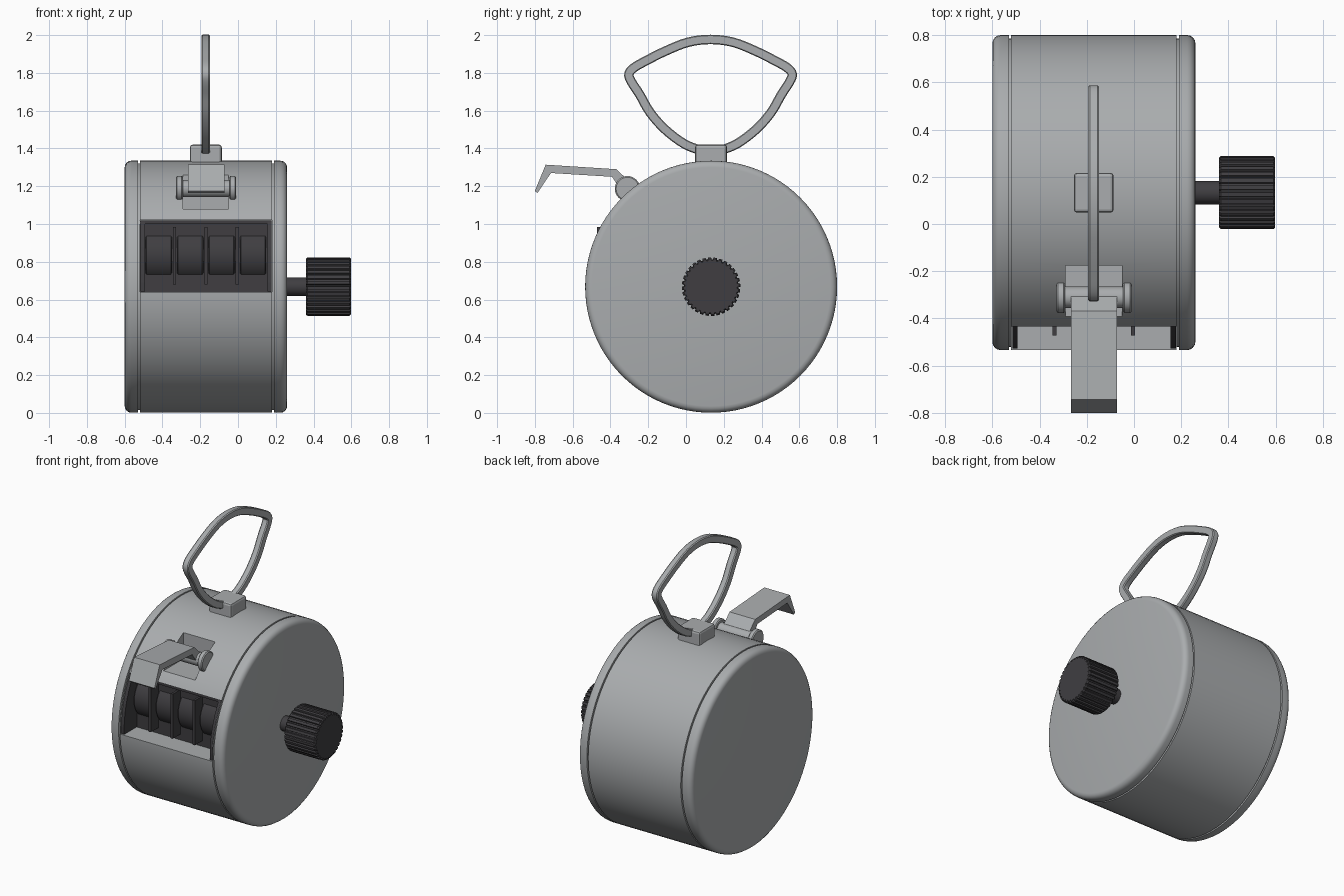
import bpy, bmesh, math
from mathutils import Vector

if "Cube" in bpy.data.objects:
    bpy.data.objects.remove(bpy.data.objects["Cube"])

CY, CZ, R = 0.133, 0.668, 0.667   # drum axis and radius


def material(name, rgb):
    m = bpy.data.materials.new(name)
    m.diffuse_color = (*rgb, 1)
    m.use_nodes = True
    m.node_tree.nodes["Principled BSDF"].inputs["Base Color"].default_value = m.diffuse_color
    return m


METAL = material("grey metal", (0.40, 0.415, 0.425))
DARK = material("dark plastic", (0.05, 0.048, 0.053))


def finish(bm, name, mat, bevel=0, smooth=True):
    bmesh.ops.recalc_face_normals(bm, faces=bm.faces)
    mesh = bpy.data.meshes.new(name)
    bm.to_mesh(mesh)
    bm.free()
    mesh.materials.append(mat)
    ob = bpy.data.objects.new(name, mesh)
    bpy.context.collection.objects.link(ob)
    if bevel:
        mod = ob.modifiers.new("bevel", 'BEVEL')
        mod.width, mod.segments, mod.limit_method = bevel, 2, 'ANGLE'
    if smooth:
        shade(ob)
    return ob


def shade(ob):
    bpy.ops.object.select_all(action='DESELECT')
    ob.select_set(True)
    bpy.context.view_layer.objects.active = ob
    bpy.ops.object.shade_smooth_by_angle(angle=math.radians(35))


def loft(name, rings, mat, bevel=0, closed=False, smooth=True):
    """Skin a list of point rings; ends are capped unless the loft is closed."""
    bm = bmesh.new()
    vs = [[bm.verts.new(p) for p in ring] for ring in rings]
    n = len(vs[0])
    pairs = list(zip(vs, vs[1:])) + ([(vs[-1], vs[0])] if closed else [])
    for a, b in pairs:
        for i in range(n):
            j = (i + 1) % n
            bm.faces.new((a[i], a[j], b[j], b[i]))
    if not closed:
        bm.faces.new(vs[0])
        bm.faces.new(vs[-1])
    return finish(bm, name, mat, bevel, smooth)


def turned(name, profile, mat, y=CY, z=CZ, n=96):
    """Body of revolution about x from (x, radius) pairs."""
    ring = [(math.cos(2 * math.pi * i / n), math.sin(2 * math.pi * i / n)) for i in range(n)]
    return loft(name, [[(x, y + r * c, z + r * s) for c, s in ring] for x, r in profile], mat)


def plate(name, yz, x0, x1, mat, bevel=0):
    """Side profile in y, z extruded along x."""
    return loft(name, [[(x, y, z) for y, z in yz] for x in (x0, x1)], mat, bevel, smooth=False)


def box(name, x, y, z, mat, bevel=0):
    return plate(name, [(y[0], z[0]), (y[1], z[0]), (y[1], z[1]), (y[0], z[1])], *x, mat, bevel)


# Drum with rounded rims and two seam grooves
edge = [(math.radians(a), 0.035) for a in (0, 22.5, 45, 67.5, 90)]
left = [(-0.6 + b - b * math.cos(a), R - b + b * math.sin(a)) for a, b in edge]
right = [(0.26 - b + b * math.cos(a), R - b + b * math.sin(a)) for a, b in reversed(edge)]
seams = []
for gx in (-0.525, 0.185):
    seams += [(gx - 0.005, R), (gx - 0.005, R - 0.014), (gx + 0.005, R - 0.014), (gx + 0.005, R)]
drum = turned("drum", left + seams + right, METAL)

# Window and lever slot openings
for name, x, y, z in (("window_cutter", (-0.519, 0.179), (-0.8, -0.37), (0.64, 1.02)),
                      ("slot_cutter", (-0.29, -0.05), (-0.7, -0.175), (1.08, 1.5))):
    cutter = box(name, x, y, z, METAL)
    mod = drum.modifiers.new("cut", 'BOOLEAN')
    mod.operation, mod.solver, mod.object = 'DIFFERENCE', 'EXACT', cutter
    bpy.context.view_layer.objects.active = drum
    bpy.ops.object.modifier_apply(modifier=mod.name)
    bpy.data.objects.remove(cutter)
shade(drum)

# Counter insert: back wall, roof, cheeks, dividers and number wheels
box("counter_back", (-0.518, 0.178), (-0.39, -0.33), (0.641, 1.019), DARK)
box("counter_roof", (-0.518, 0.178), (-0.43, -0.38), (1.0, 1.019), DARK)
arc = [(CY - math.sqrt(0.66 ** 2 - (z - CZ) ** 2), z)
       for z in (0.642 + 0.376 * i / 8 for i in range(9))]
for side, x in (("left", -0.515), ("right", 0.155)):
    plate(side + "_cheek", arc + [(-0.36, 1.018), (-0.36, 0.642)], x, x + 0.022, DARK)
for i in range(4):
    x = -0.49 + 0.1665 * i
    turned("number_wheel", [(x, 0.145), (x + 0.006, 0.15), (x + 0.134, 0.15), (x + 0.14, 0.145)],
           DARK, -0.28, 0.835, 48)
    if i < 3:
        box("wheel_divider", (x + 0.145, x + 0.161), (-0.472, -0.35), (0.68, 0.985), DARK)

# Reset knob with ridged grip
turned("knob_shaft", [(0.25, 0.05), (0.37, 0.05)], DARK, n=32)
rings = []
for x, s in ((0.36, 0.95), (0.368, 1), (0.59, 1), (0.598, 0.95)):
    ring = []
    for i in range(32):
        for k, r in ((0, 0.155), (0.55, 0.155), (0.65, 0.145), (0.9, 0.145)):
            a = 2 * math.pi * (i + k) / 32
            ring.append((x, CY + r * s * math.cos(a), CZ + r * s * math.sin(a)))
    rings.append(ring)
loft("knob_grip", rings, DARK, smooth=False)

# Finger ring: smoothed centre line, mirrored, with a rectangular section
half = [(0, 1.977), (0.12, 1.962), (0.24, 1.915), (0.34, 1.865), (0.405, 1.828), (0.432, 1.795),
        (0.42, 1.755), (0.375, 1.685), (0.32, 1.59), (0.24, 1.5), (0.14, 1.425), (0.05, 1.39)]
pts = [Vector(p) for p in half + [(0, 1.385)] + [(-u, z) for u, z in half[:0:-1]]]
path = []
for i in range(len(pts)):
    p0, p1, p2, p3 = (pts[(i + k - 1) % len(pts)] for k in range(4))
    for t in (0, 0.25, 0.5, 0.75):
        path.append(0.5 * (2 * p1 + (p2 - p0) * t + (2 * p0 - 5 * p1 + 4 * p2 - p3) * t * t
                           + (3 * p1 - p0 - 3 * p2 + p3) * t ** 3))
rings = []
for i, p in enumerate(path):
    d = (path[(i + 1) % len(path)] - path[i - 1]).normalized()
    nrm = Vector((-d.y, d.x))
    ring = []
    for w, x in ((1, -0.7), (0.8, -1), (-0.8, -1), (-1, -0.7), (-1, 0.7), (-0.8, 1), (0.8, 1), (1, 0.7)):
        q = p + nrm * w * 0.025
        ring.append((-0.171 + x * 0.023, 0.13 + q.x, q.y))
    rings.append(ring)
loft("finger_ring", rings, METAL, closed=True)
box("ring_lug", (-0.255, -0.086), (0.048, 0.217), (1.28, 1.42), METAL, 0.014)

# Count lever on its pivot
lever = [(-0.8, 1.175), (-0.743, 1.314), (-0.368, 1.29), (-0.29, 1.215), (-0.29, 1.15),
         (-0.33, 1.16), (-0.392, 1.25), (-0.715, 1.27), (-0.787, 1.163)]
plate("count_lever", lever, -0.266, -0.072, METAL)
turned("pivot_pin", [(-0.31, 0.045), (-0.03, 0.045)], METAL, -0.31, 1.187, 32)
for x in (-0.328, -0.046):
    turned("pivot_disc", [(x, 0.06), (x + 0.006, 0.067), (x + 0.03, 0.067), (x + 0.036, 0.06)],
           METAL, -0.31, 1.187, 32)
